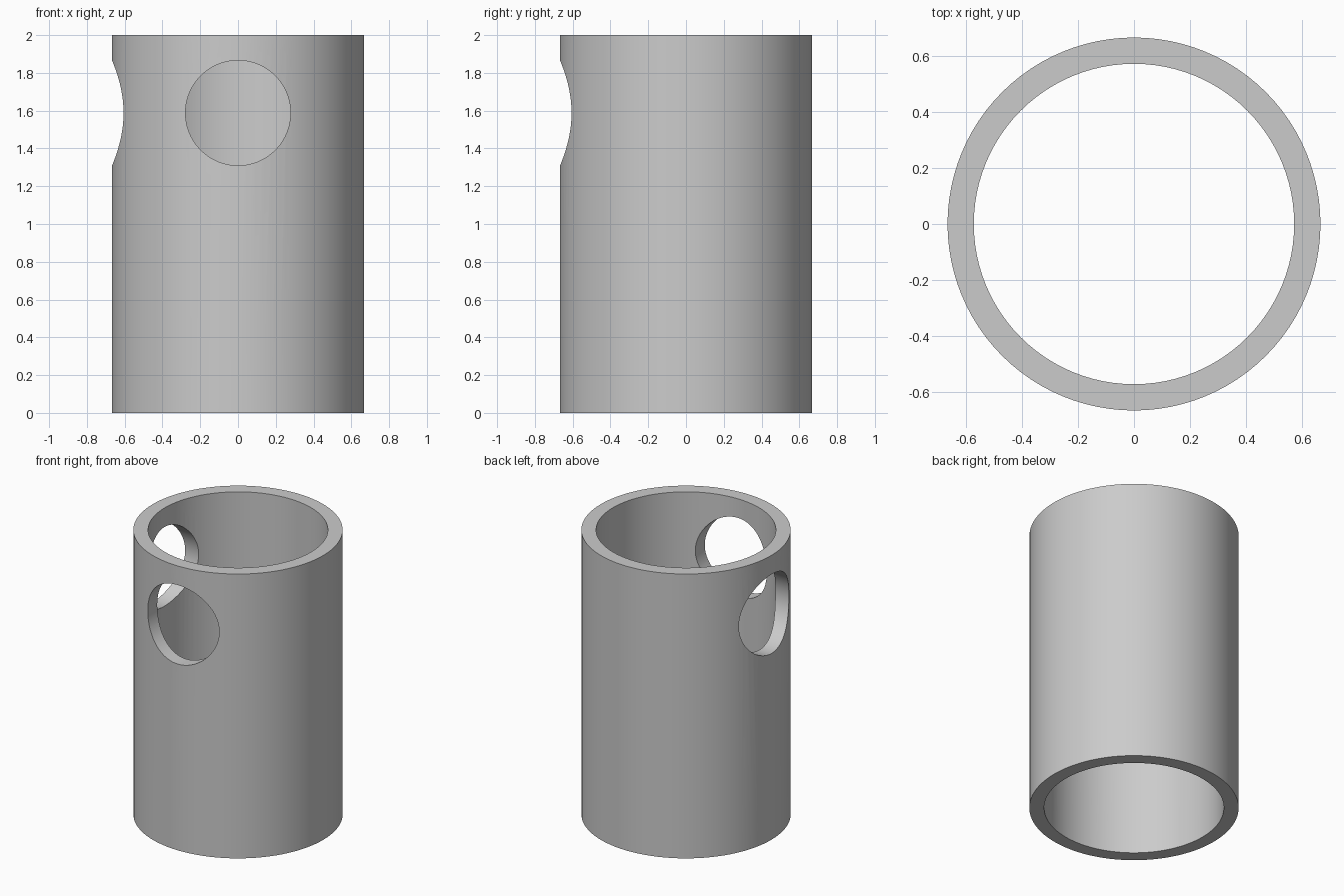
import bpy
import math

cube = bpy.data.objects.get("Cube")
if cube:
    bpy.data.objects.remove(cube, do_unlink=True)

HEIGHT, OUTER, INNER = 2.0, 0.667, 0.573
HOLE_R, HOLE_Z = 0.278, 1.588

grey = bpy.data.materials.new("plain grey")
grey.use_nodes = True
colour = (0.6, 0.6, 0.6, 1)
grey.diffuse_color = colour
grey.node_tree.nodes["Principled BSDF"].inputs["Base Color"].default_value = colour


def cylinder(name, radius, depth, location, rotation=(0, 0, 0)):
    bpy.ops.mesh.primitive_cylinder_add(vertices=96, radius=radius, depth=depth,
                                        location=location, rotation=rotation)
    obj = bpy.context.object
    obj.name = name
    obj.data.materials.append(grey)
    return obj


# Tube body, with its bore and two round side holes (front and right)
tube = cylinder("tube_body", OUTER, HEIGHT, (0, 0, HEIGHT / 2))
quarter = math.pi / 2
cutters = [
    cylinder("bore_cutter", INNER, HEIGHT + 0.4, (0, 0, HEIGHT / 2)),
    cylinder("front_hole_cutter", HOLE_R, 0.8, (0, -0.6, HOLE_Z), (quarter, 0, 0)),
    cylinder("right_hole_cutter", HOLE_R, 0.8, (-0.6, 0, HOLE_Z), (0, quarter, 0)),
]

# Cut the openings
bpy.context.view_layer.objects.active = tube
for cutter in cutters:
    cut = tube.modifiers.new(cutter.name, "BOOLEAN")
    cut.operation = "DIFFERENCE"
    cut.solver = "EXACT"
    cut.object = cutter
    bpy.ops.object.modifier_apply(modifier=cut.name)
for cutter in cutters:
    bpy.data.objects.remove(cutter, do_unlink=True)

# Smooth walls with crisp rims
bpy.ops.object.select_all(action="DESELECT")
tube.select_set(True)
bpy.context.view_layer.objects.active = tube
bpy.ops.object.shade_smooth_by_angle(angle=math.radians(30))
